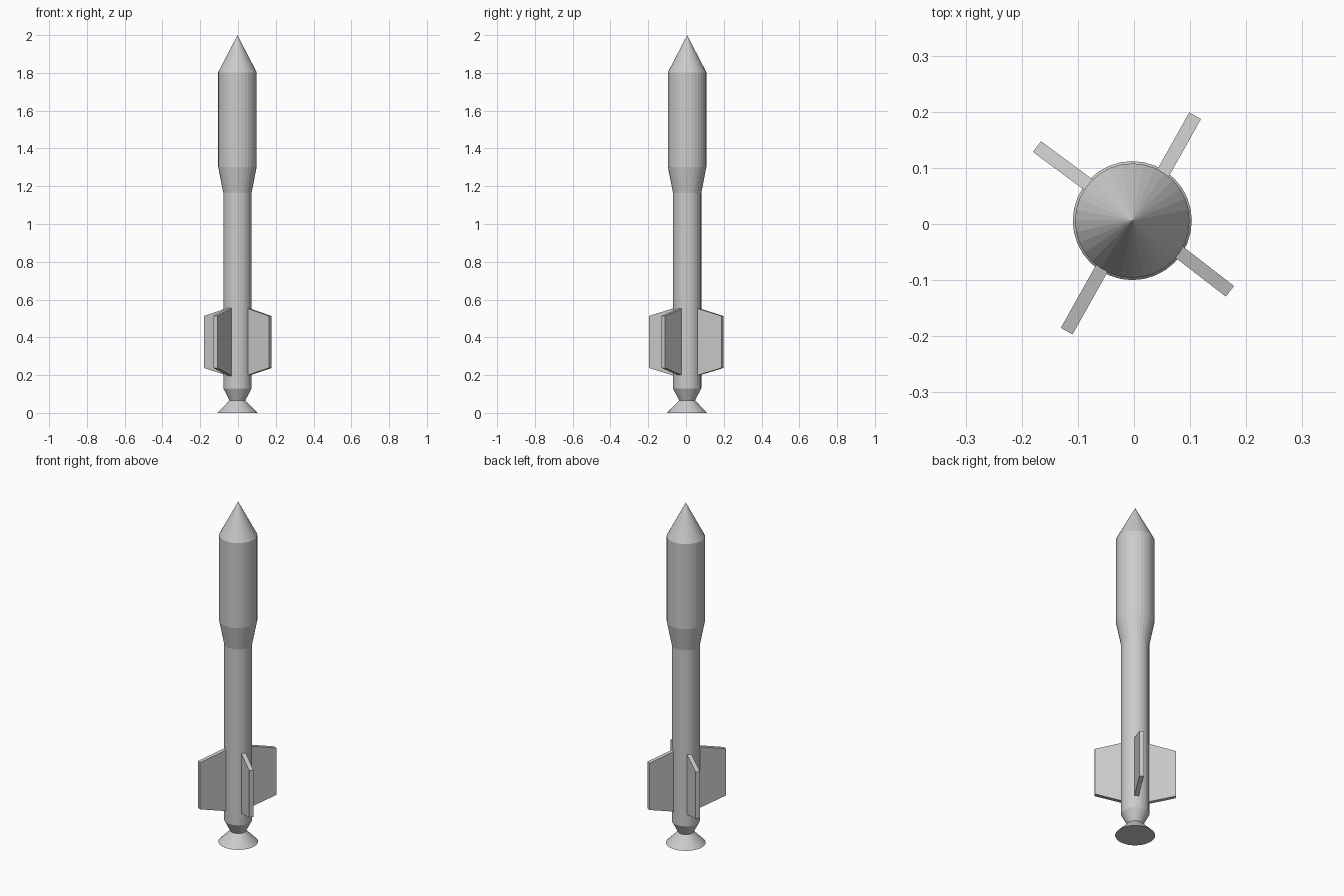
import bpy, bmesh
from math import radians, cos, sin
from mathutils import Vector

if "Cube" in bpy.data.objects:
    bpy.data.objects.remove(bpy.data.objects["Cube"])

SIDES = 32
CX, CY = -0.003, 0.006      # body axis


def new_object(name, bm):
    bmesh.ops.recalc_face_normals(bm, faces=bm.faces)
    mesh = bpy.data.meshes.new(name)
    bm.to_mesh(mesh)
    bm.free()
    obj = bpy.data.objects.new(name, mesh)
    bpy.context.collection.objects.link(obj)
    return obj


def frustum(name, z0, r0, z1, r1):
    bpy.ops.mesh.primitive_cone_add(vertices=SIDES, radius1=r0, radius2=r1,
                                    depth=z1 - z0, location=(CX, CY, (z0 + z1) / 2))
    bpy.context.object.name = name


def fin(name, tip, angle, thickness=0.024):
    """Tapered plate running inward from the tip centre to the tube."""
    out = Vector((cos(radians(angle)), sin(radians(angle)), 0))
    side = Vector((-out.y, out.x, 0)) * thickness / 2
    tip = Vector((tip[0], tip[1], 0))
    root = tip - out * 0.16
    bm = bmesh.new()
    outline = [(root, 0.195), (tip, 0.238), (tip, 0.513), (root, 0.557)]
    verts = [bm.verts.new(p + side * s + Vector((0, 0, z)))
             for s in (-1, 1) for p, z in outline]
    bm.faces.new(verts[:4])
    bm.faces.new(verts[4:])
    for i in range(4):
        j = (i + 1) % 4
        bm.faces.new((verts[i], verts[j], verts[4 + j], verts[4 + i]))
    new_object(name, bm)


# Stacked body sections, bottom to top
frustum("nozzle_bell", 0.0, 0.106, 0.066, 0.042)
frustum("nozzle_collar", 0.066, 0.042, 0.13, 0.075)
frustum("lower_tube", 0.13, 0.075, 1.165, 0.075)
frustum("shoulder", 1.165, 0.075, 1.303, 0.102)
frustum("upper_tube", 1.303, 0.102, 1.803, 0.102)
frustum("nose_cone", 1.803, 0.102, 2.0, 0.0)

# Four fins: tip centre and outward direction
for i, (tip, angle) in enumerate([((0.109, 0.193), 60.7), ((-0.173, 0.138), 143.5),
                                  ((-0.120, -0.191), 240.7), ((0.171, -0.120), 322.3)]):
    fin(f"fin_{i + 1}", tip, angle)
